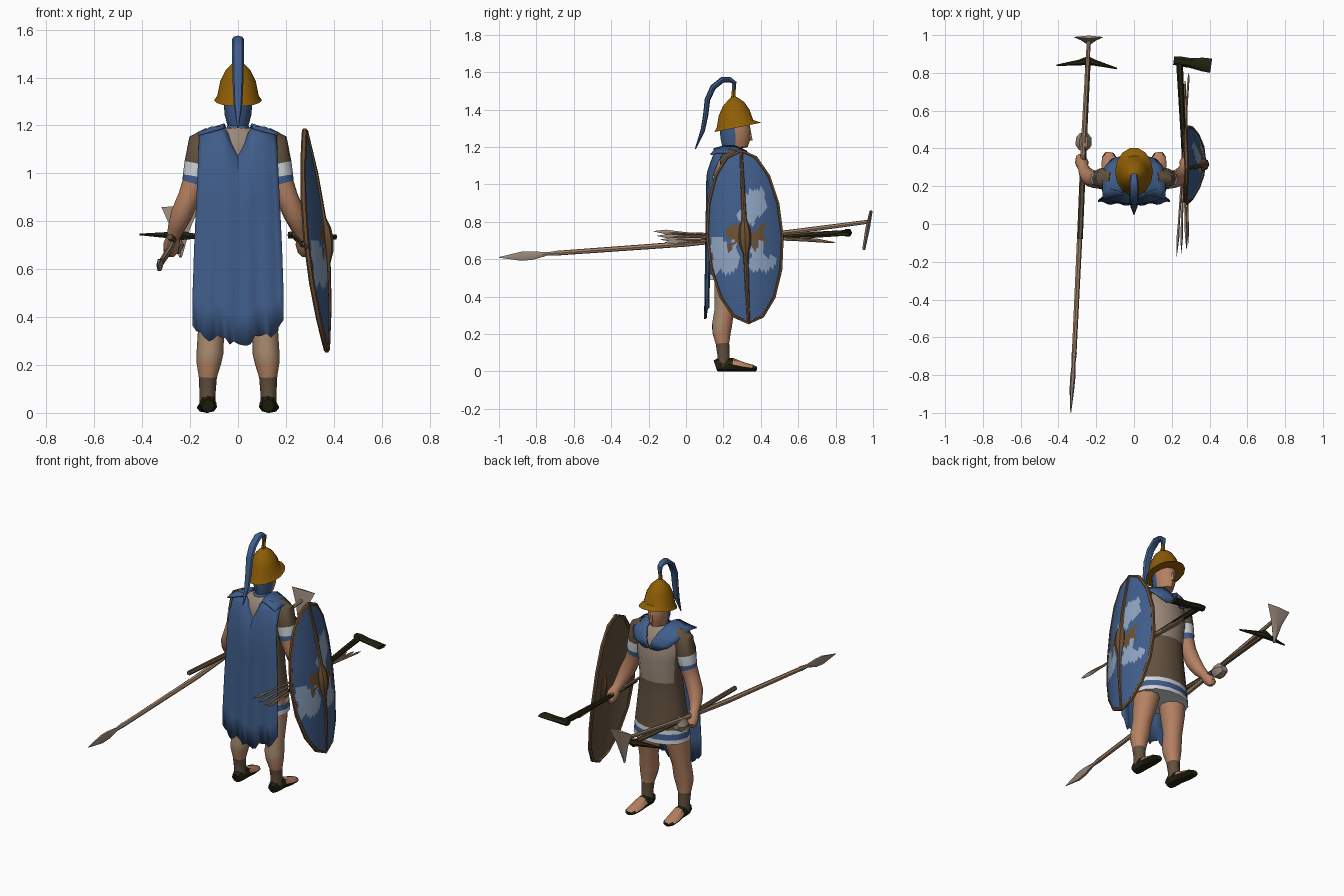
import bpy, bmesh, math, random
from mathutils import Vector

random.seed(4)
cube = bpy.data.objects.get("Cube")
if cube:
    bpy.data.objects.remove(cube, do_unlink=True)


def material(name, *rgb):
    m = bpy.data.materials.new(name)
    col = [(c / 255) ** 2.2 for c in rgb] + [1]
    m.use_nodes = True
    m.diffuse_color = col
    bsdf = m.node_tree.nodes["Principled BSDF"]
    bsdf.inputs["Base Color"].default_value = col
    bsdf.inputs["Roughness"].default_value = 0.9
    return m


BLUE = material("blue cloth", 66, 94, 138)
PALE = material("pale blue paint", 140, 162, 190)
GOLD = material("bronze", 142, 94, 14)
SKIN = material("skin", 180, 128, 98)
MAIL = material("brown mail", 98, 82, 64)
TAN = material("dull steel", 152, 134, 120)
WHITE = material("white trim", 205, 210, 215)
BLACK = material("dark leather", 40, 38, 22)
WOOD = material("pale wood", 166, 136, 110)
RIM = material("rim brown", 108, 80, 54)
made = []


def finish(name, bm, rule, thick=0):
    """Turn a bmesh into an object; rule gives a material for a face centre."""
    bmesh.ops.recalc_face_normals(bm, faces=bm.faces[:])
    me = bpy.data.meshes.new(name)
    used = []
    for f in bm.faces:
        m = rule(f.calc_center_median()) if callable(rule) else rule
        if m not in used:
            used.append(m)
            me.materials.append(m)
        f.material_index = used.index(m)
    bm.to_mesh(me)
    bm.free()
    ob = bpy.data.objects.new(name, me)
    bpy.context.collection.objects.link(ob)
    if thick:
        mod = ob.modifiers.new("thickness", "SOLIDIFY")
        mod.thickness = thick
        mod.offset = 0
    made.append(ob)
    return ob


def tube(name, pts, rule, n=10, flat=False, tilt=0):
    """Loft rings (x, y, z, radius a, radius b) along a path, capped."""
    bm = bmesh.new()
    P = [Vector(p[:3]) for p in pts]
    rings = []
    for i, p in enumerate(pts):
        t = P[min(i + 1, len(P) - 1)] - P[max(i - 1, 0)]
        t = Vector((0, 0, 1)) if flat or t.length < 1e-6 else t.normalized()
        side = Vector((0, 1, 0)) if abs(t.x) > 0.9 else Vector((1, 0, 0))
        side = (side - t * side.dot(t)).normalized()
        up = t.cross(side)
        ring = []
        for k in range(n):
            a = math.tau * k / n
            co = P[i] + side * (math.cos(a) * p[3]) + up * (math.sin(a) * p[-1])
            co.z += tilt * (co.y - P[i].y)
            ring.append(bm.verts.new(co))
        rings.append(ring)
    for A, B in zip(rings, rings[1:]):
        for k in range(n):
            bm.faces.new((A[k], A[(k + 1) % n], B[(k + 1) % n], B[k]))
    bm.faces.new(rings[0])
    bm.faces.new(rings[-1])
    return finish(name, bm, rule)


def sheet(name, rows, rule, thick=0):
    """Grid surface from rows of points."""
    bm = bmesh.new()
    V = [[bm.verts.new(p) for p in r] for r in rows]
    for A, B in zip(V, V[1:]):
        for k in range(len(A) - 1):
            bm.faces.new((A[k], A[k + 1], B[k + 1], B[k]))
    return finish(name, bm, rule, thick)


# Tunic with chest plate and striped hem
def tunic_paint(c):
    if c.z < 0.52 or 0.55 < c.z < 0.575:
        return WHITE
    if c.z < 0.55:
        return BLUE
    return TAN if c.z > 0.87 and abs(c.x) < 0.125 else MAIL


tube("tunic", [(0, .235, .49, .175, .13), (0, .235, .515, .173, .128), (0, .235, .55, .17, .126),
               (0, .235, .575, .167, .124), (0, .24, .75, .145, .107), (0, .245, .86, .132, .1),
               (0, .25, 1.0, .142, .108), (0, .245, 1.1, .15, .1), (0, .235, 1.16, .12, .08),
               (0, .235, 1.19, .06, .055)], tunic_paint, 14, True)

# Head, nose and neck
tube("head", [(0, .23, 1.14, .05, .05), (0, .235, 1.19, .048, .05), (0, .262, 1.2, .044, .068),
              (0, .265, 1.245, .056, .08), (0, .262, 1.3, .06, .083), (0, .255, 1.37, .055, .07)],
     lambda c: BLUE if c.y < .25 and c.z > 1.19 else SKIN, 12, True)
tube("nose", [(0, .345, 1.235, .012, .012), (0, .34, 1.29, .006, .006)], SKIN, 5, True)

# Helmet with flared brim, crest holder and drooping plume
tube("helmet", [(0, .277, 1.305, .1, .128), (0, .262, 1.325, .086, .1), (0, .257, 1.385, .074, .084),
                (0, .254, 1.43, .052, .058), (0, .253, 1.455, .028, .03), (0, .253, 1.47, .01, .01)],
     GOLD, 14, True, 0.2)
tube("crest_holder", [(0, .253, 1.46, .014), (0, .256, 1.53, .01)], GOLD, 6)
tube("plume", [(0, .258, 1.495, .01, .007), (0, .258, 1.545, .018, .012), (0, .235, 1.56, .022, .014),
               (0, .195, 1.56, .025, .016), (0, .145, 1.52, .025, .016), (0, .115, 1.455, .024, .015),
               (0, .105, 1.37, .022, .014), (0, .09, 1.29, .018, .012), (0, .05, 1.19, .003)], BLUE, 8)

# Cape with notched collar and ragged hem
rows = []
N = 22
hem = [.285 + .08 * abs(2 * k / N - 1) ** 3 + random.uniform(-.01, .035) for k in range(N + 1)]
for v in (0, .06, .15, .35, .6, .85, 1):
    row = []
    for k in range(N + 1):
        u = 2 * k / N - 1
        x = u * (.16 + .03 * min(1, v * 1.3))
        top = 1.095 + .1 * min(1, abs(x) / .06) - .03 * max(0, abs(u) - .7) / .3
        back = .112 - .008 * v + .05 * max(0, 1 - v / .12)
        y = back + .035 * u * u * (1 - v * .6) + .006 * math.cos(u * 14) * v
        row.append((x, y, top + (hem[k] - top) * v))
    rows.append(row)
sheet("cape", rows, BLUE, .006)

for s, side in ((1, "left"), (-1, "right")):
    # Cape mantle over the shoulder
    strip = [(.06, .165, .15, 1.19, 1.16), (.055, .165, .2, 1.205, 1.17), (.055, .165, .26, 1.205, 1.165),
             (.045, .155, .32, 1.18, 1.14), (.02, .12, .36, 1.13, 1.1), (0, .05, .368, 1.08, 1.07)]
    sheet(side + "_mantle", [[(s * (a + (b - a) * t), y - .02 * t * t, za + (zb - za) * t)
                             for t in (0, .35, .7, 1)] for a, b, y, za, zb in strip], BLUE, .008)

    # Arm with mail sleeve and striped cuff
    def arm_paint(c):
        if c.z < .955 or c.z > 1.04:
            return SKIN if c.z < .955 else MAIL
        return BLUE if c.z < .985 else WHITE

    tube(side + "_arm", [(s * x, y, z, r) for x, y, z, r in (
        (.11, .24, 1.145, .05), (.15, .24, 1.125, .06), (.168, .24, 1.04, .056), (.178, .238, .985, .053),
        (.184, .236, .955, .05), (.205, .235, .9, .046), (.235, .245, .83, .046), (.256, .27, .775, .037),
        (.27, .3, .735, .027), (.276, .325, .705, .036), (.28, .345, .67, .03), (.28, .345, .65, .012))],
        arm_paint, 10)

    # Leg with ankle wrap
    def leg_paint(c):
        if c.z < .15:
            return MAIL
        return WOOD if c.y < .2 and .22 < c.z < .5 else SKIN

    tube(side + "_leg", [(s * x, y, z, r) for x, y, z, r in (
        (.085, .23, .58, .082), (.1, .22, .45, .072), (.113, .205, .33, .055), (.117, .193, .25, .056),
        (.122, .19, .21, .052), (.126, .195, .15, .038), (.127, .2, .09, .034), (.127, .2, .03, .034))],
        leg_paint, 10)

    # Sandal with bare toes
    tube(side + "_foot", [(s * x, y, z, a, b) for x, y, z, a, b in (
        (.125, .157, .03, .026, .03), (.125, .18, .038, .036, .038), (.126, .25, .036, .037, .036),
        (.13, .31, .024, .042, .024), (.132, .355, .018, .038, .018), (.13, .378, .013, .022, .012))],
        lambda c: SKIN if c.y > .27 and c.z > .025 else BLACK, 8)


# Oval curved shield
def shield_point(a, r, inset=0):
    u, v = r * math.cos(a), r * math.sin(a)
    z = .72 + .46 * v
    x = .33 - .1 * (z - .72) + .035 * (1 - r * r) - .04 * u * u - inset
    return Vector((x, .315 + .198 * u - .02 * v, z))


def shield_paint(c):
    wob = .012 * math.sin(c.y * 90) + .012 * math.sin(c.z * 70)
    y, z = c.y + wob, c.z + wob
    if abs(y - .325) < .095 and abs(z - .72) < .03 + .3 * abs(y - .325) - .1 * (abs(y - .325) > .09):
        return RIM
    patches = ((.37, .9, .065, .07), (.33, .83, .05, .06), (.21, .6, .075, .085),
               (.15, .67, .035, .04), (.4, .58, .075, .045), (.38, .64, .035, .04))
    if any(((y - a) / b) ** 2 + ((z - h) / d) ** 2 < 1 for a, h, b, d in patches):
        return PALE
    return BLUE


SEG = 64
radii = [.01 + .99 * i / 22 for i in range(23)]
angles = [math.tau * k / SEG for k in range(SEG + 1)]
sheet("shield_face", [[shield_point(a, r) for a in angles] for r in radii], shield_paint)
sheet("shield_back", [[shield_point(a, r, .014) for a in angles] for r in radii[::4] + [1]], MAIL)
tube("shield_rim", [(*shield_point(math.tau * k / 16, .995, .006), .012) for k in range(17)], RIM, 6)
spine = [(-1, .008), (-.6, .011), (-.2, .014), (-.1, .03), (0, .034), (.1, .03), (.2, .014), (.6, .011), (1, .008)]
tube("shield_spine", [(*shield_point(math.copysign(math.pi / 2, v), abs(v)), r) for v, r in spine], RIM, 8)

# Long spear in the right hand
tube("spear_shaft", [(-.318, -.7, .632, .013), (-.285, 0, .682, .015), (-.27, .4, .725, .014),
                     (-.24, .97, .8, .011)], WOOD, 7)
tube("spear_head", [(-.335, -1, .61, .002), (-.329, -.88, .616, .012, .028), (-.325, -.82, .62, .014, .026),
                    (-.32, -.74, .629, .01), (-.317, -.68, .634, .015)], TAN, 6)

# Axe blade, pick and mace carried with it
tube("axe_blade", [(-.24, .95, .65, .006, .008), (-.24, .972, .77, .04, .012), (-.24, .99, .86, .08, .008)], TAN, 4)
tube("pick_shaft", [(-.285, -.08, .735, .014), (-.265, .4, .72, .014), (-.243, .87, .745, .014)], MAIL, 6)
tube("pick_head", [(-.41, .84, .745, .004), (-.29, .855, .742, .015), (-.245, .865, .742, .024),
                   (-.2, .852, .738, .015), (-.09, .823, .735, .004)], BLACK, 6)
tube("mace_head", [(-.268, .39, .70, .022), (-.267, .415, .70, .042), (-.266, .455, .70, .042),
                   (-.265, .48, .70, .022)], TAN, 6)

# Club and javelins in the left hand
tube("club_shaft", [(.275, .1, .7, .011), (.262, .45, .712, .014), (.24, .87, .742, .018)], BLACK, 6)
tube("club_head", [(.21, .865, .742, .022, .016), (.25, .86, .742, .026, .018), (.3, .852, .738, .026, .016),
                   (.36, .845, .736, .036, .014), (.408, .838, .734, .038, .012)], BLACK, 6)
for i, (x, z, x2) in enumerate(((.225, .75, .29), (.25, .725, .27), (.278, .705, .25), (.285, .69, .275))):
    start, end = Vector((x, -.175 + .02 * i, z)), Vector((x2, .8 - .04 * i, .69 + .008 * i))
    at = lambda t: tuple(start.lerp(end, t))
    tube(f"javelin_shaft_{i}", [(*at(.1), .006), (*at(.97), .006), (*at(1), .001)], WOOD, 5)
    tube(f"javelin_head_{i}", [(*at(0), .001), (*at(.07), .006, .013), (*at(.11), .008, .01),
                               (*at(.16), .007)], TAN, 5)

# Smooth shading with sharp edges kept
bpy.ops.object.select_all(action="DESELECT")
for ob in made:
    ob.select_set(True)
bpy.context.view_layer.objects.active = made[0]
bpy.ops.object.shade_smooth_by_angle(angle=math.radians(40))
